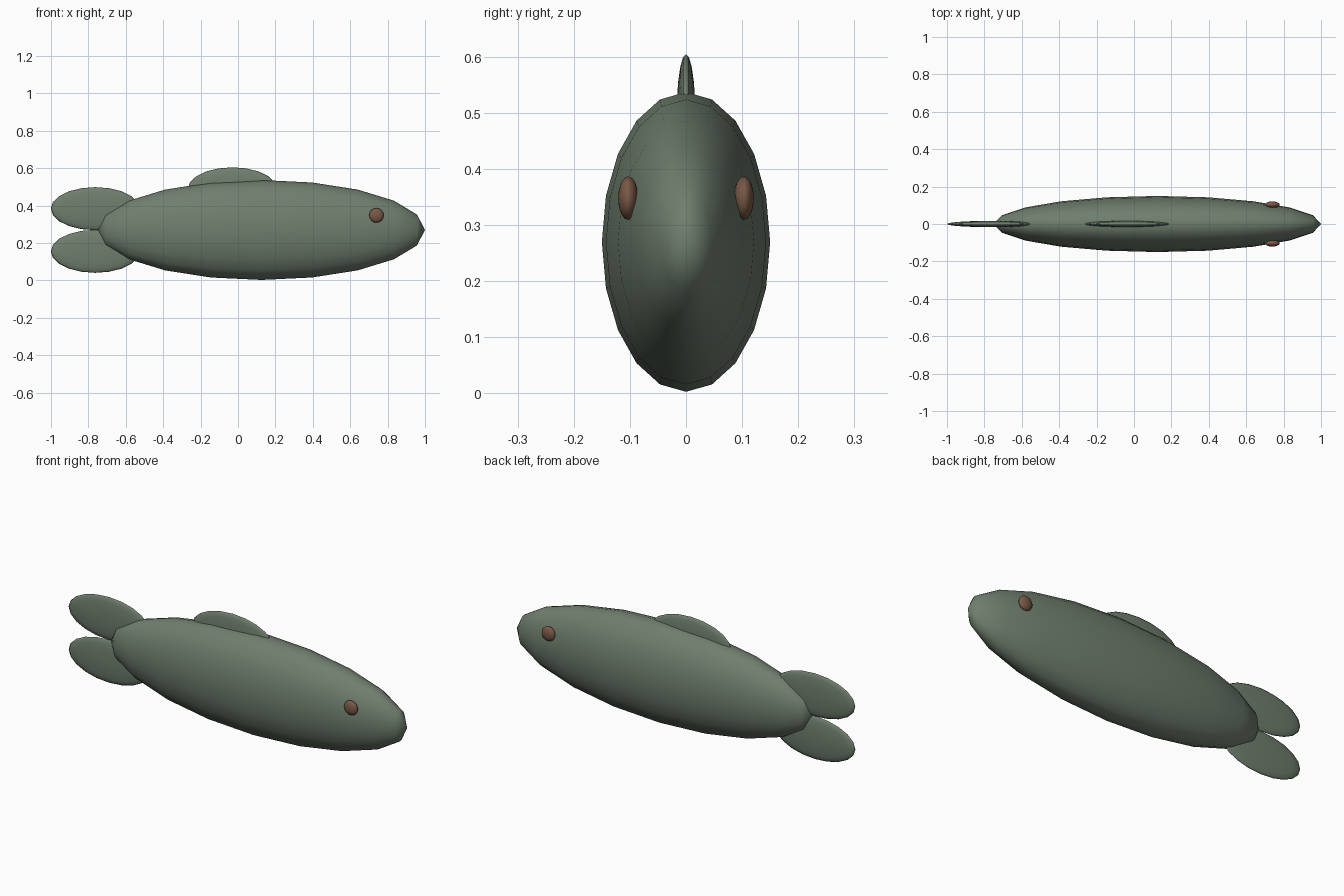
import bpy
from math import radians
from mathutils import Matrix

cube = bpy.data.objects.get("Cube")
if cube:
    bpy.data.objects.remove(cube, do_unlink=True)


def material(name, rgb):
    mat = bpy.data.materials.new(name)
    mat.use_nodes = True
    mat.diffuse_color = (*rgb, 1)
    mat.node_tree.nodes["Principled BSDF"].inputs["Base Color"].default_value = (*rgb, 1)
    return mat


green = material("grey_green", (0.16, 0.21, 0.155))
brown = material("eye_brown", (0.19, 0.10, 0.06))


def ellipsoid(name, centre, radii, mat, axis, segments=20, rings=10):
    """Smooth low-poly ellipsoid whose poles lie along the given axis."""
    bpy.ops.mesh.primitive_uv_sphere_add(segments=segments, ring_count=rings, radius=1)
    obj = bpy.context.object
    obj.name = name
    turn = Matrix.Rotation(radians(90), 4, "Y" if axis == "X" else "X")
    obj.data.transform(Matrix.Diagonal((*radii, 1)) @ turn)
    obj.location = centre
    obj.data.materials.append(mat)
    bpy.ops.object.shade_smooth()
    return obj


# Body, running nose to tail along x
mid_z = 0.27
ellipsoid("body", (0.125, 0, mid_z), (0.875, 0.15, 0.267), green, "X")

# Thin fins: back fin and two tail lobes
fin = (0.238, 0.017, 0.115)
ellipsoid("dorsal_fin", (-0.03, 0, 0.49), fin, green, "Y")
for label, side in (("upper", 1), ("lower", -1)):
    ellipsoid(label + "_tail_lobe", (-0.763, 0, mid_z + side * 0.114), fin, green, "Y")

# Eyes, one on each flank
for label, side in (("front", -1), ("back", 1)):
    ellipsoid(label + "_eye", (0.74, side * 0.103, 0.348), (0.039, 0.018, 0.039),
              brown, "Y", 16, 8)
